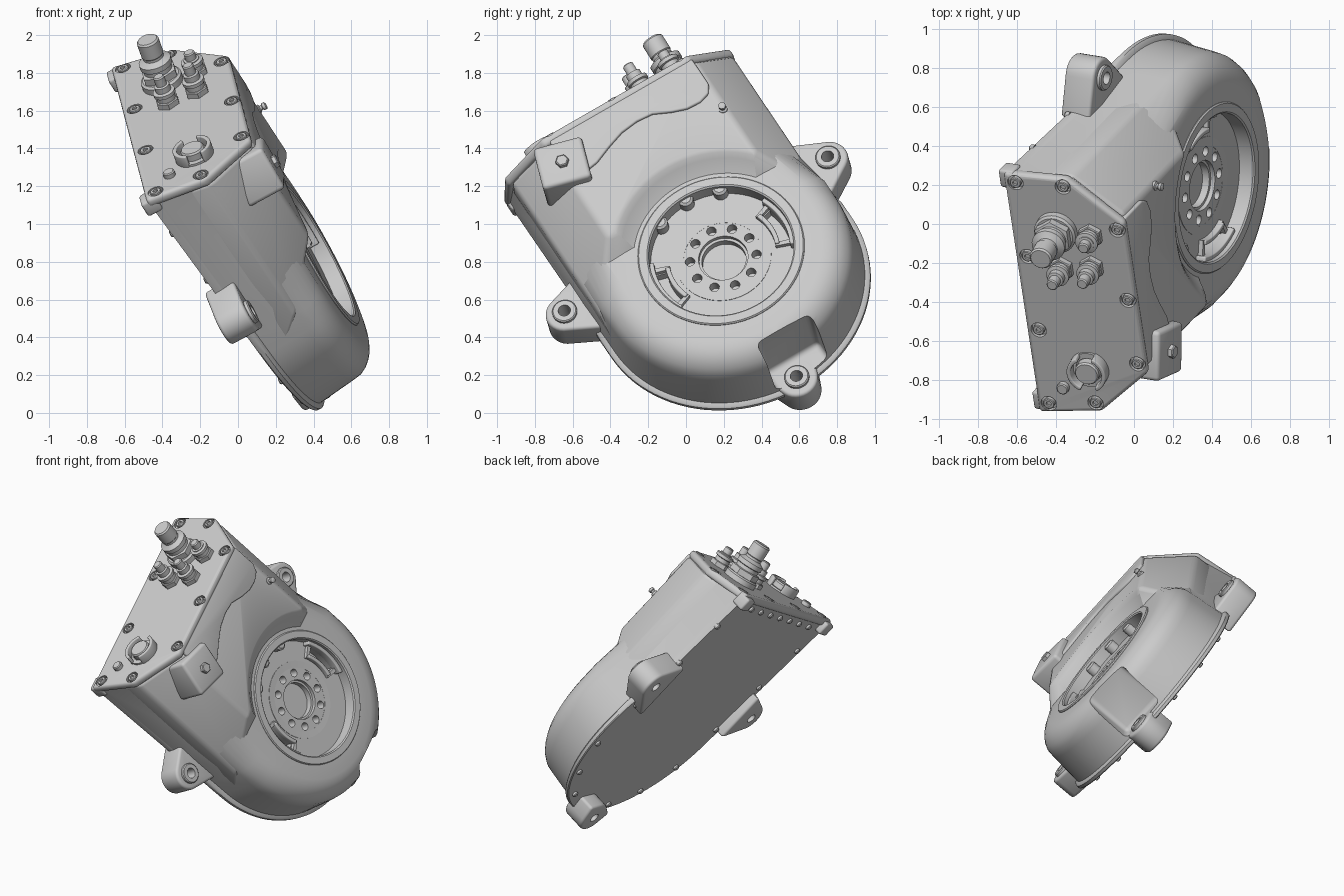
import bpy, bmesh
from math import sin, cos, pi, radians
from mathutils import Matrix, Vector

if "Cube" in bpy.data.objects:
    bpy.data.objects.remove(bpy.data.objects["Cube"])

# Tilted frame: x across the housing, y up its length, z out of the round face
n = Vector((.87, -.14, .473)).normalized()
v = Vector((-.127, .859, .496))
v = (v - n * v.dot(n)).normalized()
u = n.cross(v)
M = Matrix((v, u, n)).transposed().to_4x4()
M.translation = Vector((-.015, .256, .621))
TOP, MID = 1.195, -.022
# Frame of the tilted end cover: x across, -y along depth, z outwards
C = M @ Matrix.Translation((0, TOP, 0)) @ Matrix.Rotation(radians(-78.5), 4, 'X')


def finish(name, bm, mat, bevel=0, seg=3):
    bmesh.ops.recalc_face_normals(bm, faces=bm.faces)
    me = bpy.data.meshes.new(name)
    bm.to_mesh(me)
    bm.free()
    ob = bpy.data.objects.new(name, me)
    bpy.context.collection.objects.link(ob)
    ob.matrix_world = mat
    if bevel:
        m = ob.modifiers.new('bevel', 'BEVEL')
        m.width, m.segments, m.limit_method = bevel, seg, 'ANGLE'
        m.angle_limit = radians(30)
    return ob


def loft(name, rings, mat=M, bevel=0, closed=False, seg=3):
    bm = bmesh.new()
    R = [[bm.verts.new(p) for p in r] for r in rings]
    k = len(R[0])
    for i in range(len(R) if closed else len(R) - 1):
        a, b = R[i], R[(i + 1) % len(R)]
        for j in range(k):
            bm.faces.new((a[j], a[(j + 1) % k], b[(j + 1) % k], b[j]))
    if not closed:
        bm.faces.new(R[0])
        bm.faces.new(R[-1])
    return finish(name, bm, mat, bevel, seg)


def turned(name, prof, x=0, y=0, mat=M, sides=32, closed=False, bevel=0):
    return loft(name, [[(x + r * cos(2 * pi * i / sides), y + r * sin(2 * pi * i / sides), z)
                        for i in range(sides)] for r, z in prof], mat, bevel, closed)


def prism(name, pts, z0, z1, mat=M, bevel=0):
    return loft(name, [[(x, y, z) for x, y in pts] for z in (z0, z1)], mat, bevel)


def arc(r0, r1, a0, a1, k=16, x=0, y=0):
    A = [radians(a0 + (a1 - a0) * i / k) for i in range(k + 1)]
    return [(x + r1 * cos(t), y + r1 * sin(t)) for t in A] + \
           [(x + r0 * cos(t), y + r0 * sin(t)) for t in reversed(A)]


def apply_all(ob):
    bpy.context.view_layer.objects.active = ob
    for m in list(ob.modifiers):
        bpy.ops.object.modifier_apply(modifier=m.name)


def cut(ob, *cutters):
    for c in cutters:
        bpy.context.view_layer.update()
        apply_all(c)
        m = ob.modifiers.new('cut', 'BOOLEAN')
        m.operation, m.object, m.solver = 'DIFFERENCE', c, 'EXACT'
        apply_all(ob)
        bpy.data.objects.remove(c)


def back_rise(y):
    return .05 * (TOP - y)  # the flat back leans slightly towards the round face


# Main U-shaped housing: rim flange round the bottom, rounded front edge, plain straight sides
def u_ring(r, c):
    rt = .705 - .05 * c if c < .33 else min(r, .675 - (c - .33) * .92)
    top = TOP - .05 - .204 * c
    N = 48
    half = [(-r * cos(pi * i / N), -r * sin(pi * i / N)) for i in range(N + 1)]
    pts = [(MID - rt, top), (MID - rt, .40), (-r, .12)] + half + [(r, .12), (MID + rt, .40), (MID + rt, top)]
    return [(x, y, c + max(0, 1 - c / .33) * back_rise(y)) for x, y in pts]


body = loft('housing', [u_ring(*p) for p in (
    (.735, 0), (.742, .008), (.742, .035), (.735, .045), (.715, .055), (.692, .34), (.685, .385), (.667, .42),
    (.643, .448), (.615, .47), (.58, .486), (.54, .494), (.42, .497))])
# Round recess, bore, bolt holes, curved slots and lug pocket
FLOOR = .42
cut(body, turned('c', [(.39, FLOOR), (.39, .7)], sides=64),
    turned('c', [(.118, .355), (.118, .395), (.132, .396), (.132, .5)], sides=48),
    prism('c', [(-.12, -.95), (.21, -.95), (.21, -.58), (-.12, -.58)], .15, .8, bevel=.03))
for i in range(10):
    t = 2 * pi * (i + .25) / 10
    cut(body, turned('c', [(.026, .36), (.026, .5)], .178 * cos(t), .178 * sin(t), sides=16))
for s in (0, 180):
    cut(body, prism('c', arc(.31, .365, s - 17, s + 17), .37, .5))

# Thick upper block, hollowed around the round face
sec = [(-.682, .2), (-.682, .335), (-.45, .585), (.46, .585), (.682, .335), (.682, .2)]
block = loft('upper_block', [[(a + MID, .37 + (c - .585), c) for a, c in sec],
                             [(a + MID, TOP - .05 - .204 * c, c) for a, c in sec]], bevel=.025)
apply_all(block)
cut(block, turned('c', [(.44, .15), (.44, .47), (.455, .49), (.475, .50), (.53, .555), (.555, .575), (.60, .60)],
                  sides=72))
# Slightly raised wavy panel
prism('raised_panel', [(-.45, .76), (-.30, .785), (-.2, .83), (-.1, .867), (0, .88), (.09, .872), (.18, .825),
                       (.26, .795), (.34, .79), (.40, .81), (.43, .86), (.43, 1.04), (-.45, 1.04)],
      .57, .600, bevel=.01)

# Ring around the recess, inner scallops, hub line and curved ribs
turned('face_ring', [(.446, .44), (.446, .500), (.440, .507), (.396, .507), (.388, .50), (.388, FLOOR - .005)],
       sides=72, closed=True)
turned('hub_line', [(.257, FLOOR - .01), (.257, FLOOR + .003), (.212, FLOOR + .001), (.212, FLOOR - .01)],
       sides=64, closed=True)
for t in (62, 90, 118):
    turned('scallop', [(.04, FLOOR - .01), (.04, .475), (.028, .485)], .39 * cos(radians(t)), .39 * sin(radians(t)),
           sides=20)
for s in (0, 180):
    prism('rib_inner', arc(.285, .31, s - 20, s + 20), FLOOR - .01, .455, bevel=.006)
    prism('rib_outer', arc(.365, .392, s - 25, s + 25), FLOOR - .01, .475, bevel=.006)
    for e in (-20, 20):
        prism('rib_end', arc(.285, .39, s + e - 2, s + e + 2, 3), FLOOR - .01, .445)


# Mounting lugs
def lug(x, y, roots, r=.105):
    bm = bmesh.new()
    pts = [(x + r * cos(2 * pi * i / 32), y + r * sin(2 * pi * i / 32)) for i in range(32)] + roots
    for a, b in pts:
        for c in (-.02, .15):
            bm.verts.new((a, b, c))
    h = bmesh.ops.convex_hull(bm, input=bm.verts)
    bmesh.ops.delete(bm, geom=list({g for g in h['geom_interior'] if isinstance(g, bmesh.types.BMVert)}),
                     context='VERTS')
    bmesh.ops.dissolve_limit(bm, angle_limit=.02, verts=bm.verts, edges=bm.edges)
    ob = finish('mounting_lug', bm, M, .018)
    apply_all(ob)
    cut(ob, turned('c', [(.033, -.1), (.033, .3)], x, y, sides=24))
    turned('lug_boss', [(.066, .13), (.066, .165), (.060, .171), (.033, .171), (.033, .13)], x, y, closed=True)


lug(.805, .355, [(.65, .55), (.65, .12)])
lug(-.825, .34, [(-.68, .50), (-.68, .14)])
lug(.01, -.70, [(-.13, -.64), (.15, -.64)], .11)
cut(body, turned('c', [(.033, .03), (.033, .3)], .01, -.70, sides=24))

# Square pad with hex bolt, and small nipple
P = M @ Matrix.Translation((-.46, .865, 0)) @ Matrix.Rotation(radians(-17), 4, 'Z')
sq = [(-.135, -.125), (.13, -.125), (.13, .13), (-.135, .13)]
loft('square_pad', [[(x, y, z) for x, y in sq] for z in (.42, .64)], P, .022)
turned('pad_bolt', [(.036, .63), (.036, .66), (.03, .665)], mat=P, sides=6)
turned('nipple', [(.024, .52), (.024, .59), (.014, .595), (.014, .605), (.02, .61), (.02, .625), (.01, .63)],
       .42, .69, sides=12)

# Tilted end cover with bolt recesses
cover = prism('end_cover', [(x + MID, y) for x, y in
                            ((-.72, 0), (-.70, -.34), (-.46, -.62), (.44, -.62), (.69, -.34), (.712, 0))],
              -.055, 0, C, .02)
apply_all(cover)
spots = [(s * x - .025, -t) for s in (-1, 1) for x, t in ((.66, .06), (.645, .315), (.40, .575), (.22, .065))]
spots.append((-.045, -.575))
for x, y in spots:
    cut(cover, turned('c', [(.042, -.025), (.042, .1)], x, y, C, 24))
    turned('cover_bolt', [(.03, -.03), (.03, .0), (.026, .004), (.014, .004), (.014, -.008)], x, y, C, 16)

# Cable connectors on the cover
turned('large_connector_flange', [(.112, -.01), (.112, .035), (.10, .045)], .355, -.245, C, 32)
turned('large_connector_nut', [(.10, .04), (.10, .085), (.09, .09)], .355, -.245, C, 6)
turned('large_connector', [(.078, .08), (.078, .115), (.088, .12), (.088, .15), (.07, .16), (.056, .17),
                           (.056, .185), (.06, .19), (.06, .275), (.052, .285)], .355, -.245, C, 32)
for x, t, h in ((.135, .245, .18), (.15, .41, .18), (.34, .43, .14)):
    turned('small_connector_nut', [(.066, -.01), (.066, .03), (.06, .034)], x, -t, C, 6)
    turned('small_connector', [(.05, .02), (.05, .06), (.06, .065), (.06, .085), (.042, .09), (.042, h * .68),
                               (.03, h * .7), (.03, h - .006), (.024, h)], x, -t, C, 24)

# Filler plug with guard walls, and drain screw
turned('filler_plug', [(.065, -.01), (.065, .045), (.058, .055)], -.467, -.31, C, 32)
turned('plug_seat', [(.10, -.01), (.10, .012), (.07, .012), (.07, -.01)], -.467, -.31, C, 32, True)
for s in (25, 205):
    prism('plug_guard', arc(.083, .105, s, s + 130, 16, -.467, -.31), -.01, .065, C, .006)
turned('small_plug', [(.032, -.01), (.032, .025), (.026, .03)], -.58, -.155, C, 12)

# Corner tabs by the cover and screws on the flat back
for s in (-1, 1):
    prism('corner_tab', [(MID + s * x, y) for x, y in ((.61, 1.09), (.715, 1.09), (.715, 1.18), (.61, 1.18))],
          -.04, .05, bevel=.015)
back = [(-.50 + .16 * i, 1.10) for i in range(7)]
back += [(s * .67, y) for s in (-1, 1) for y in (.9, .55, .15)]
back += [(.69 * cos(radians(t)), -.69 * sin(radians(t))) for t in (18, 42, 66, 114, 138, 162)]
for x, y in back:
    k = back_rise(y)
    turned('back_screw', [(.014, k - .018), (.02, k - .012), (.02, k + .01)], x, y, sides=12)

# Smooth shading with sharp edges
for ob in bpy.data.objects:
    bpy.context.view_layer.objects.active = ob
    apply_all(ob)
    ob.select_set(True)
bpy.ops.object.shade_smooth_by_angle(angle=radians(32))
